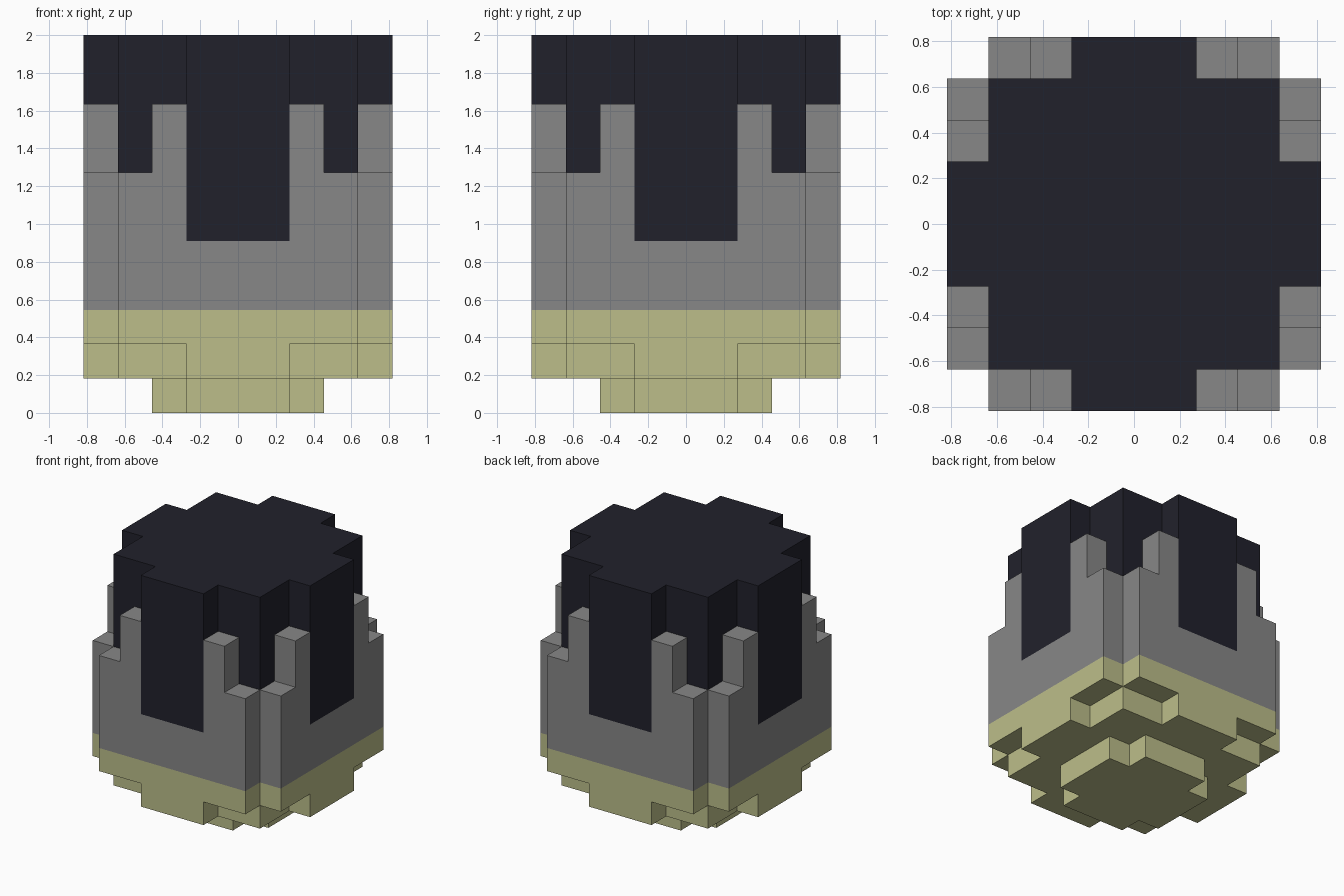
import bpy
import bmesh
from math import pi
from mathutils import Matrix, Vector

old = bpy.data.objects.get("Cube")
if old:
    bpy.data.objects.remove(old, do_unlink=True)

U = 2 / 11              # one block
EDGE, CORE, ARM = 4.5, 3.5, 1.5   # half widths in blocks


def material(name, rgb):
    mat = bpy.data.materials.new(name)
    mat.use_nodes = True
    mat.diffuse_color = (*rgb, 1)
    mat.node_tree.nodes["Principled BSDF"].inputs["Base Color"].default_value = (*rgb, 1)
    return mat


def extrude(bm, points, vector):
    """Solid from a flat outline swept along a vector; returns its vertices."""
    verts = [bm.verts.new(p) for p in points]
    face = bm.faces.new(verts)
    result = bmesh.ops.extrude_face_region(bm, geom=[face], use_keep_orig=True)
    top = [g for g in result["geom"] if isinstance(g, bmesh.types.BMVert)]
    bmesh.ops.translate(bm, verts=top, vec=Vector(vector))
    return verts + top


def finish(bm, name, mat):
    bmesh.ops.scale(bm, vec=(U, U, U), verts=bm.verts)
    bmesh.ops.recalc_face_normals(bm, faces=bm.faces)
    mesh = bpy.data.meshes.new(name)
    bm.to_mesh(mesh)
    bm.free()
    mesh.materials.append(mat)
    obj = bpy.data.objects.new(name, mesh)
    bpy.context.collection.objects.link(obj)


def block(name, quarter, z0, z1, mat):
    """Upright solid whose outline is a quarter repeated four times."""
    outline = []
    for i in range(4):
        turn = Matrix.Rotation(i * pi / 2, 3, "Z")
        outline += [turn @ Vector((x, y, z0)) for x, y in quarter]
    bm = bmesh.new()
    extrude(bm, outline, (0, 0, z1 - z0))
    finish(bm, name, mat)


def walls(name, half, mat):
    """Four outer slabs, each cut to a mirrored (x, z) profile."""
    profile = half + [(-x, z) for x, z in reversed(half)]
    bm = bmesh.new()
    for i in range(4):
        verts = extrude(bm, [(x, -EDGE, z) for x, z in profile], (0, EDGE - CORE, 0))
        bmesh.ops.rotate(bm, verts=verts, cent=(0, 0, 0),
                         matrix=Matrix.Rotation(i * pi / 2, 3, "Z"))
    finish(bm, name, mat)


straw = material("pale straw", (0.503, 0.515, 0.254))
grey = material("mid grey", (0.242, 0.242, 0.242))
dark = material("dark navy", (0.0152, 0.0152, 0.0245))

# Straw base: small notched foot, square core and stepped rim
block("foot", [(2.5, -ARM), (2.5, ARM), (ARM, ARM)], 0, 1, straw)
block("base_core", [(CORE, CORE)], 1, 3, straw)
walls("base_rim", [(ARM, 1), (ARM, 2), (CORE, 2), (CORE, 3)], straw)

# Grey body: core and stepped walls with a central slot on each side
block("body_core", [(CORE, CORE)], 3, 5, grey)
walls("body_walls", [(CORE, 3), (CORE, 7), (2.5, 7), (2.5, 9), (ARM, 9), (ARM, 5)], grey)

# Dark top: square core with four arms that fill the wall slots
block("dark_top", [(EDGE, -ARM), (EDGE, ARM), (CORE, ARM), (CORE, CORE), (ARM, CORE)],
      5, 11, dark)
